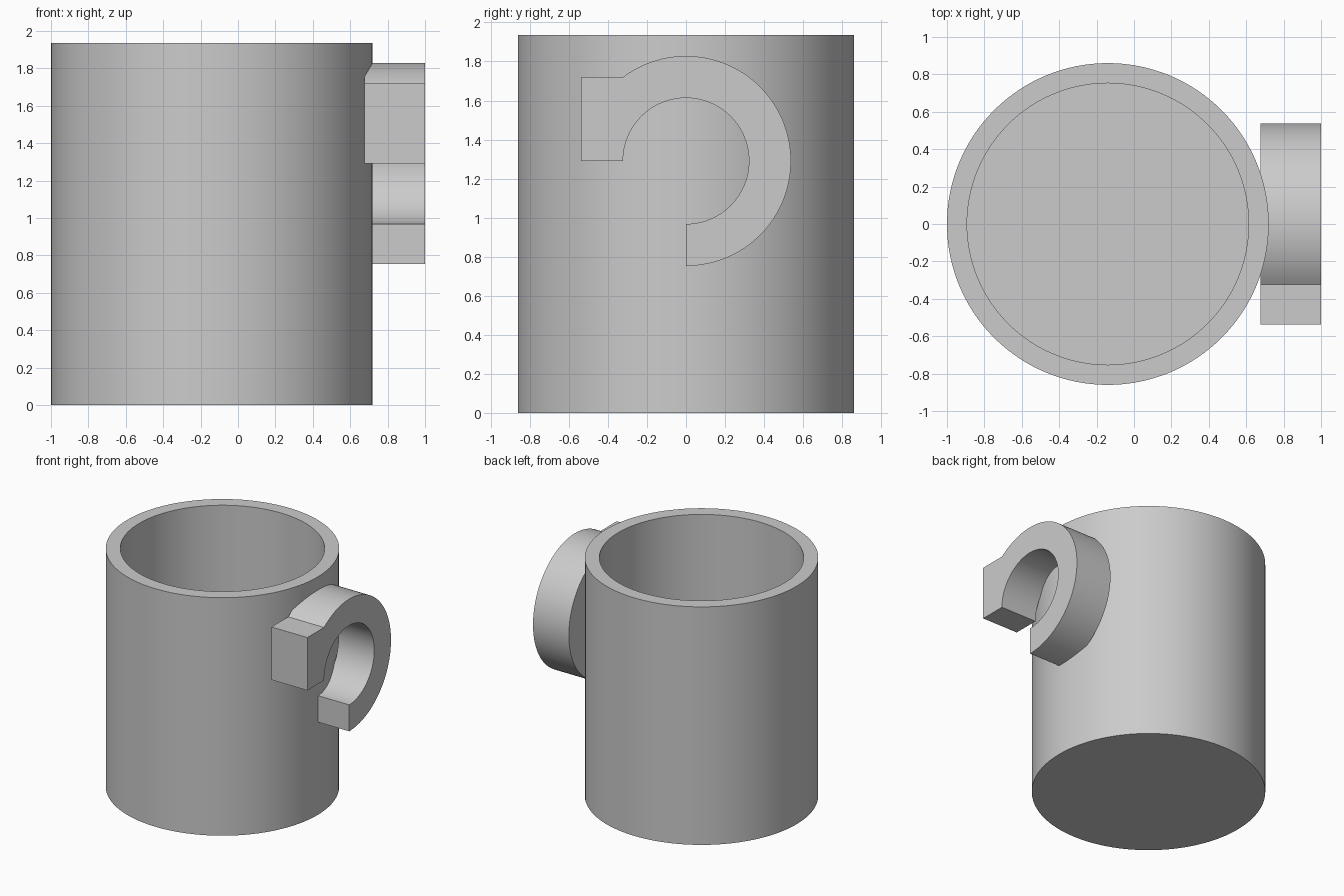
import bpy, bmesh
from math import radians, degrees, asin, sin, cos

if "Cube" in bpy.data.objects:
    bpy.data.objects.remove(bpy.data.objects["Cube"], do_unlink=True)

U = 2 / 93               # design unit: the model is 93 units wide
CUP_X = -6.5 * U         # axis of the cup
SEGMENTS = 128

grey = bpy.data.materials.new("light grey")
grey.use_nodes = True
grey.diffuse_color = (0.6, 0.6, 0.6, 1)
grey.node_tree.nodes["Principled BSDF"].inputs["Base Color"].default_value = (0.6, 0.6, 0.6, 1)


def finish(name, bm):
    bmesh.ops.recalc_face_normals(bm, faces=bm.faces)
    mesh = bpy.data.meshes.new(name)
    bm.to_mesh(mesh)
    bm.free()
    mesh.materials.append(grey)
    obj = bpy.data.objects.new(name, mesh)
    bpy.context.collection.objects.link(obj)
    bpy.ops.object.select_all(action="DESELECT")
    obj.select_set(True)
    bpy.context.view_layer.objects.active = obj
    bpy.ops.object.shade_smooth_by_angle(angle=radians(30))
    return obj


def arc(radius, start, end, steps):
    angles = [radians(start + (end - start) * i / steps) for i in range(steps + 1)]
    return [(radius * cos(a), radius * sin(a)) for a in angles]


# Cup: rings from outer base up over the rim and down to the inner floor
bm = bmesh.new()
rings = []
for radius, z in [(40, 0), (40, 90), (35, 90), (35, 5)]:
    rings.append([bm.verts.new((CUP_X + x * U, y * U, z * U))
                  for x, y in arc(radius, 0, 360, SEGMENTS)[:-1]])
for low, high in zip(rings, rings[1:]):
    for i in range(SEGMENTS):
        j = (i + 1) % SEGMENTS
        bm.faces.new((low[i], low[j], high[j], high[i]))
bm.faces.new(rings[0])
bm.faces.new(rings[-1])
finish("cup_body", bm)

# Handle: open hook outline with a square block at the front, extruded in x
R_OUT, R_IN, BLOCK_TOP = 25, 15, 20
join = 180 - degrees(asin(BLOCK_TOP / R_OUT))
outline = arc(R_OUT, -90, join, 72)
outline += [(-R_OUT, BLOCK_TOP), (-R_OUT, 0)]
outline += arc(R_IN, 180, -90, 72)

bm = bmesh.new()
side = bm.faces.new([bm.verts.new((31.5 * U, y * U, (60 + z) * U)) for y, z in outline])
result = bmesh.ops.extrude_face_region(bm, geom=[side], use_keep_orig=True)
moved = [g for g in result["geom"] if isinstance(g, bmesh.types.BMVert)]
bmesh.ops.translate(bm, verts=moved, vec=(15 * U, 0, 0))
finish("handle", bm)
